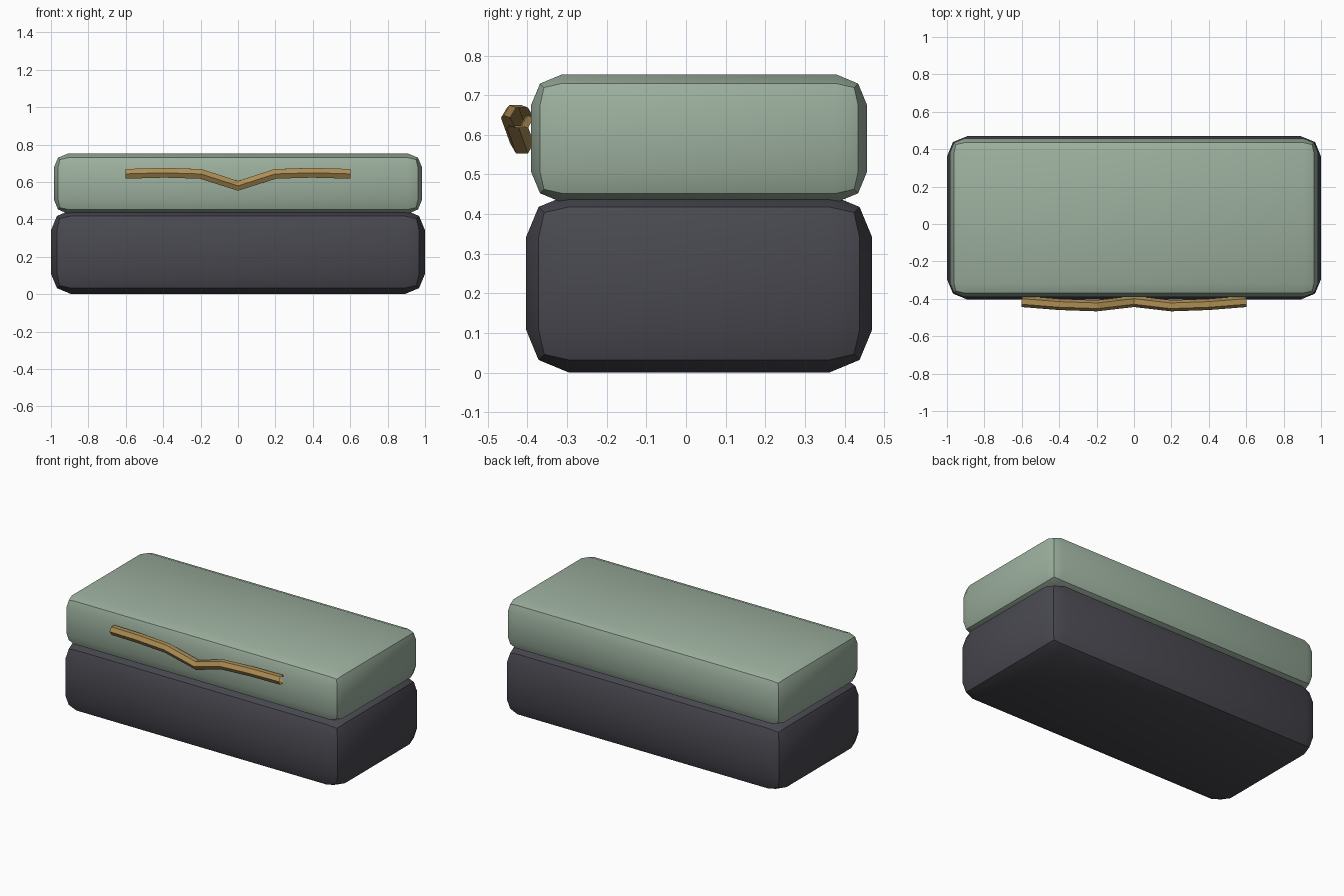
import bpy
import math

if "Cube" in bpy.data.objects:
    bpy.data.objects.remove(bpy.data.objects["Cube"])


def material(name, rgb):
    m = bpy.data.materials.new(name)
    m.diffuse_color = (*rgb, 1.0)
    m.use_nodes = True
    m.node_tree.nodes["Principled BSDF"].inputs["Base Color"].default_value = m.diffuse_color
    return m


sage = material("sage_green", (0.33, 0.43, 0.34))
charcoal = material("charcoal", (0.065, 0.065, 0.08))
brass = material("brass", (0.42, 0.27, 0.09))


def rounded_box(name, size, center, bevel, mat):
    bpy.ops.mesh.primitive_cube_add(size=1, location=center)
    ob = bpy.context.object
    ob.name = name
    ob.scale = size
    bpy.ops.object.transform_apply(location=False, rotation=False, scale=True)
    mod = ob.modifiers.new("rounded_edges", 'BEVEL')
    mod.width = bevel
    mod.segments = 2
    bpy.ops.object.modifier_apply(modifier=mod.name)
    ob.data.materials.append(mat)
    bpy.ops.object.shade_smooth_by_angle(angle=math.radians(30))
    return ob


# Case body and lid
rounded_box("case_base", (2.0, 0.874, 0.45), (0, 0.033, 0.225), 0.109, charcoal)
rounded_box("case_lid", (1.97, 0.848, 0.322), (0, 0.033, 0.591), 0.077, sage)

# Handle: faceted open tube, dipping in the middle
half = [(0.2, -0.437, 0.643), (0.4, -0.43, 0.649), (0.6, -0.414, 0.643)]
path = [(-x, y, z) for x, y, z in reversed(half)] + [(0, -0.414, 0.579)] + half
curve = bpy.data.curves.new("handle", 'CURVE')
curve.dimensions = '3D'
curve.bevel_depth = 0.03
curve.bevel_resolution = 1
spline = curve.splines.new('POLY')
spline.points.add(len(path) - 1)
for p, co in zip(spline.points, path):
    p.co = (*co, 1)
spline.use_smooth = False
handle = bpy.data.objects.new("handle", curve)
bpy.context.collection.objects.link(handle)
curve.materials.append(brass)
bpy.ops.object.select_all(action='DESELECT')
handle.select_set(True)
bpy.context.view_layer.objects.active = handle
bpy.ops.object.convert(target='MESH')
